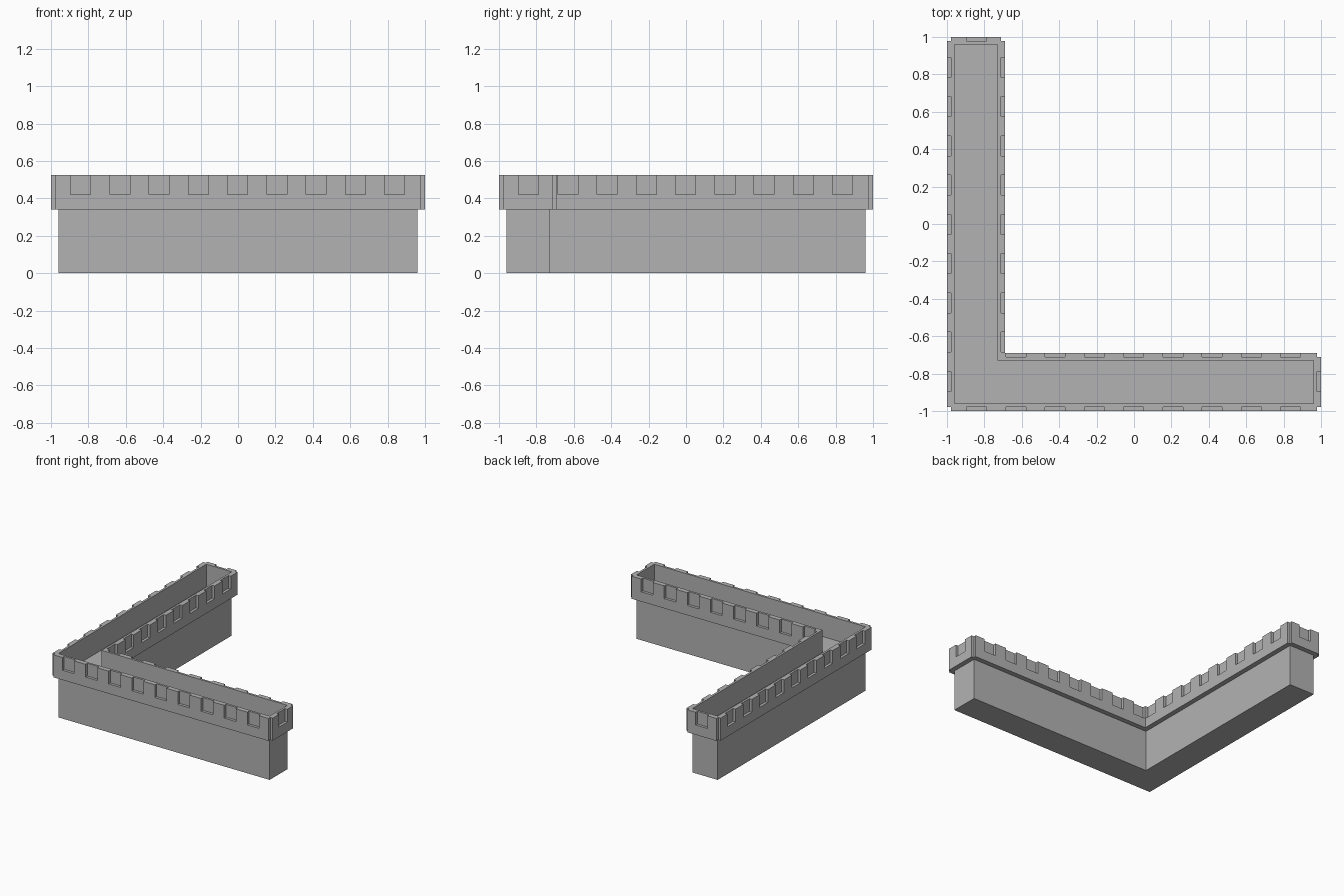
import bpy
import bmesh
from mathutils import Matrix

cube = bpy.data.objects.get("Cube")
if cube:
    bpy.data.objects.remove(cube, do_unlink=True)

# Main levels and plan sizes
LEDGE, TOP, SILL = 0.34, 0.525, 0.42
OUT, IN = 1.0, -0.69            # parapet outline
CORE_OUT, CORE_IN = 0.96, -0.73  # base outline and inside of the parapet
DEPTH, WIDTH, STEP = 0.022, 0.107, 0.21

stone = bpy.data.materials.new("grey_stone")
stone.use_nodes = True
grey = (0.45, 0.45, 0.45, 1)
stone.diffuse_color = grey
stone.node_tree.nodes["Principled BSDF"].inputs["Base Color"].default_value = grey


def l_plan(o, i):
    """Corner points of an L-shaped plan, anticlockwise."""
    return [(-o, -o), (o, -o), (o, i), (i, i), (i, o), (-o, o)]


def finish(name, bm):
    bmesh.ops.recalc_face_normals(bm, faces=bm.faces)
    mesh = bpy.data.meshes.new(name)
    bm.to_mesh(mesh)
    bm.free()
    mesh.materials.append(stone)
    obj = bpy.data.objects.new(name, mesh)
    bpy.context.collection.objects.link(obj)
    return obj


def loop(bm, plan, z):
    return [bm.verts.new((x, y, z)) for x, y in plan]


def bridge(bm, a, b):
    for k in range(len(a)):
        n = (k + 1) % len(a)
        bm.faces.new((a[k], a[n], b[n], b[k]))


def box(bm, x, y, z0, z1, sx, sy):
    size = Matrix.Diagonal((sx, sy, z1 - z0, 1))
    bmesh.ops.create_cube(bm, size=1, matrix=Matrix.Translation((x, y, (z0 + z1) / 2)) @ size)


# Solid lower wall, whose top is the walkway floor
bm = bmesh.new()
plan = l_plan(CORE_OUT, CORE_IN)
low, high = loop(bm, plan, 0), loop(bm, plan, LEDGE)
bridge(bm, low, high)
bm.faces.new(low)
bm.faces.new(high)
finish("wall_base", bm)

# Overhanging hollow parapet
bm = bmesh.new()
outer, inner = l_plan(OUT, IN), l_plan(CORE_OUT, CORE_IN)
rings = [loop(bm, p, z) for p, z in ((outer, LEDGE), (outer, TOP), (inner, TOP), (inner, LEDGE))]
for k in range(4):
    bridge(bm, rings[k], rings[(k + 1) % 4])
parapet = finish("parapet", bm)

# Cutters: shallow niches along every face, and square rebates at the outer corners
bm = bmesh.new()


def niche(along, face, swap):
    x, y, sx, sy = along, face, WIDTH, 2 * DEPTH
    if swap:
        x, y, sx, sy = y, x, sy, sx
    box(bm, x, y, SILL, TOP + 0.1, sx, sy)


for swap in (False, True):
    for k in range(9):
        along = -0.842 + k * STEP
        niche(along, -OUT, swap)
        niche(along, IN if k else OUT, swap)
for k, (x, y) in enumerate(outer):
    if k != 3:  # the inside corner stays square
        box(bm, x, y, LEDGE - 0.1, TOP + 0.1, 2 * DEPTH, 2 * DEPTH)
cutter = finish("niche_cutter", bm)
cutter.hide_render = True

cut = parapet.modifiers.new("niches", 'BOOLEAN')
cut.operation = 'DIFFERENCE'
cut.solver = 'EXACT'
cut.object = cutter
bpy.context.view_layer.objects.active = parapet
bpy.ops.object.modifier_apply(modifier=cut.name)
bpy.data.objects.remove(cutter, do_unlink=True)
